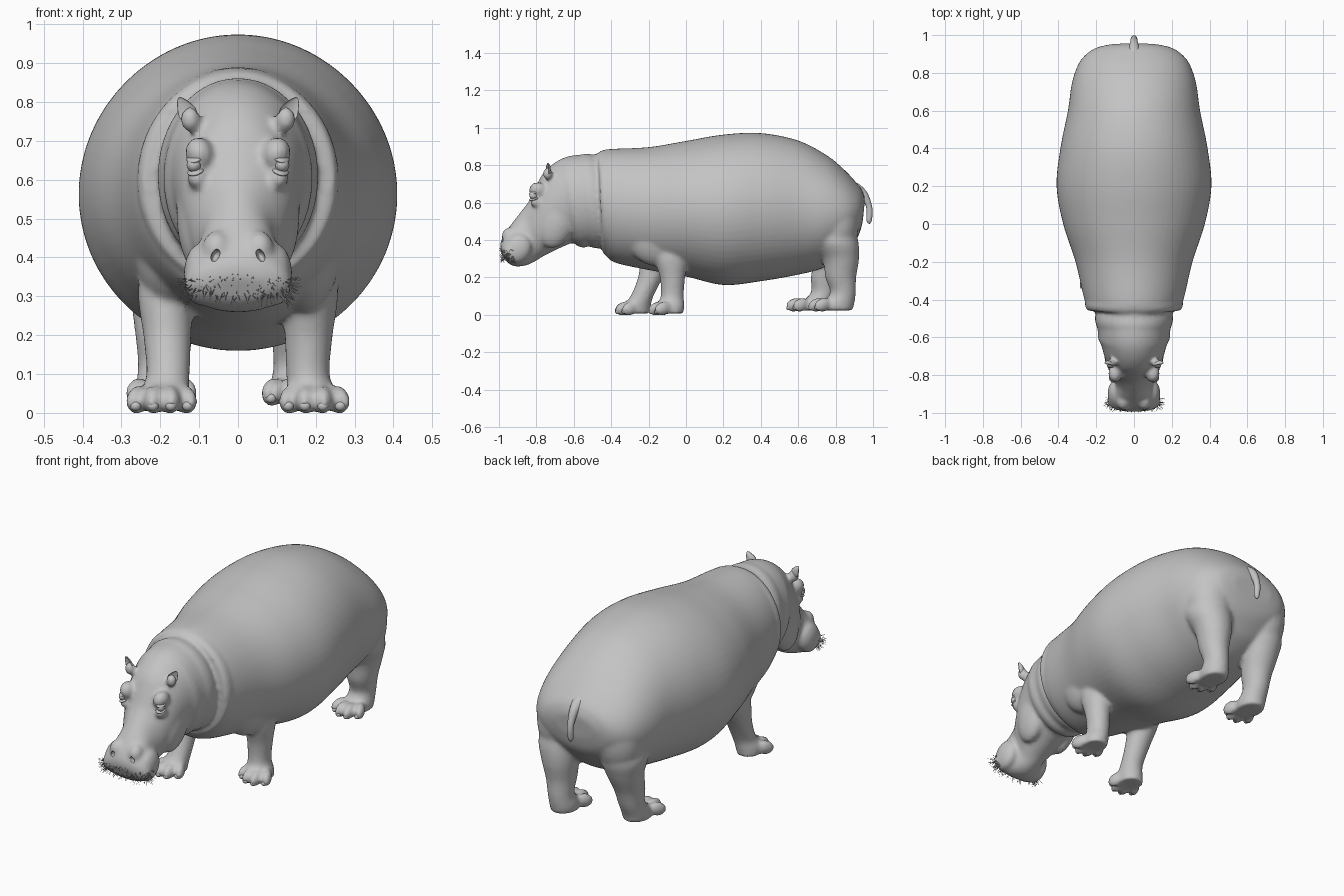
import bpy, bmesh, math, random
from mathutils import Vector, Matrix, Euler

random.seed(4)
cube = bpy.data.objects.get("Cube")
if cube:
    bpy.data.objects.remove(cube)

grey = bpy.data.materials.new("hide_grey")
grey.use_nodes = True
grey.diffuse_color = (0.55, 0.55, 0.55, 1)
grey.node_tree.nodes["Principled BSDF"].inputs["Base Color"].default_value = (0.55, 0.55, 0.55, 1)


def finish(name, bm):
    bmesh.ops.recalc_face_normals(bm, faces=bm.faces)
    mesh = bpy.data.meshes.new(name)
    bm.to_mesh(mesh)
    bm.free()
    mesh.materials.append(grey)
    mesh.shade_smooth()
    obj = bpy.data.objects.new(name, mesh)
    bpy.context.collection.objects.link(obj)
    return obj


def spline(rows, steps):
    """Smoothly interpolate between the given sections."""
    out = []
    for i in range(len(rows) - 1):
        a, b = rows[max(i - 1, 0)], rows[i]
        c, d = rows[i + 1], rows[min(i + 2, len(rows) - 1)]
        for s in range(steps):
            t = s / steps
            out.append([q + t / 2 * (r - p + t * (2*p - 5*q + 4*r - e + t * (3*q - p - 3*r + e)))
                        for p, q, r, e in zip(a, b, c, d)])
    return out + [rows[-1]]


def loft(bm, rows, n=64, steps=8):
    """Oval sections: x centre, first edge (y, z), opposite edge (y, z), half width."""
    rings = []
    for x, ty, tz, by, bz, hw in spline(rows, steps):
        mid = Vector((x, (ty + by) / 2, (tz + bz) / 2))
        up = Vector((0, (ty - by) / 2, (tz - bz) / 2))
        angles = [math.tau * k / n for k in range(n)]
        rings.append([bm.verts.new(mid + up * math.sin(a) + Vector((hw * math.cos(a), 0, 0))) for a in angles])
    for r, s in zip(rings, rings[1:]):
        for k in range(n):
            bm.faces.new((r[k], r[(k + 1) % n], s[(k + 1) % n], s[k]))
    bm.faces.new(rings[0])
    bm.faces.new(rings[-1])


def blob(bm, pos, size, rot=(0, 0, 0)):
    m = Matrix.LocRotScale(Vector(pos), Euler(rot), Vector(size))
    return bmesh.ops.create_uvsphere(bm, u_segments=24, v_segments=16, radius=1, matrix=m)["verts"]


def fold(bm, ty, tz, by, bz, hw, thick):
    """Rounded skin roll around the neck."""
    rows = []
    for k in range(-2, 3):
        grow = 0.014 * (1 - (k / 2) ** 2) - 0.004
        dy = k * thick / 2
        rows.append((0, ty + dy, tz + grow, by + dy, bz - grow, hw + grow))
    loft(bm, rows, steps=3)


skin = bmesh.new()

# Barrel body
loft(skin, [(0, *r) for r in (
    (-.47, .84, -.44, .38, .20), (-.455, .875, -.43, .325, .24), (-.40, .887, -.38, .28, .265),
    (-.2, .897, -.2, .24, .31), (0, .93, 0, .205, .375), (.2, .964, .2, .16, .41),
    (.4, .972, .4, .18, .39), (.6, .932, .6, .215, .35), (.75, .855, .73, .25, .33),
    (.84, .782, .83, .31, .30), (.90, .72, .885, .37, .26), (.94, .67, .925, .43, .20),
    (.957, .62, .945, .50, .12))])

# Neck, skull and muzzle
loft(skin, [(0, *r) for r in (
    (-.38, .85, -.38, .36, .19), (-.50, .858, -.47, .36, .197), (-.62, .85, -.54, .37, .19),
    (-.70, .815, -.60, .385, .170), (-.765, .755, -.645, .37, .155), (-.80, .69, -.70, .345, .142),
    (-.835, .615, -.76, .315, .120), (-.88, .555, -.80, .29, .098), (-.93, .49, -.84, .27, .112),
    (-.972, .43, -.88, .26, .136), (-.992, .385, -.925, .262, .130), (-.993, .35, -.965, .29, .085))])
fold(skin, -.53, .852, -.47, .365, .197, .05)
fold(skin, -.63, .835, -.55, .37, .182, .04)
fold(skin, -.435, .872, -.41, .325, .25, .035)

# Head relief on both sides
for s in (-1, 1):
    blob(skin, (s * .098, -.79, .665), (.037, .05, .045), (-.4, s * .3, 0))       # brow
    blob(skin, (s * .105, -.80, .605), (.026, .035, .03))                         # lower lid
    blob(skin, (s * .055, -.945, .425), (.036, .04, .045), (-.5, 0, 0))           # nostril mound
    blob(skin, (s * .098, -.90, .355), (.042, .072, .082), (-.5, 0, 0))           # lip pad
    blob(skin, (s * .095, -.68, .52), (.064, .10, .17), (-.35, 0, 0))             # cheek
    blob(skin, (s * .123, -.74, .755), (.026, .026, .034))                        # ear root
    blob(skin, (s * .17, .80, .50), (.13, .125, .2))                              # haunch
    blob(skin, (s * .17, -.15, .45), (.10, .18, .19))                             # shoulder

# Legs: height, front, back, x centre, half width
front_rows = ((.5, -.20, .02, .15, .06), (.4, -.19, .025, .168, .078), (.3, -.17, .012, .185, .072),
              (.2, -.14, -.005, .182, .062), (.1, -.135, -.012, .18, .056),
              (.05, -.16, -.008, .19, .064), (.008, -.16, -.014, .195, .062))
rear_rows = ((.55, .62, .88, .15, .11), (.4, .67, .92, .17, .12), (.3, .73, .925, .165, .095),
             (.2, .745, .91, .16, .075), (.12, .77, .908, .155, .064),
             (.06, .73, .9, .15, .07), (.024, .73, .89, .15, .066))
nails = bmesh.new()
for rows, s, step, splay, tip, ground in (
        (front_rows, 1, 0, 0, -.2, 0), (front_rows, -1, -.18, 0, -.2, 0),
        (rear_rows, 1, 0, 0, .655, .02), (rear_rows, -1, -.12, .045, .655, .02)):
    moved = []
    for z, f, b, x, hw in rows:
        lean = min(1, max(0, 1 - (z - .06) / .4))
        moved.append((s * (x + splay * lean), f + step * lean, z, b + step * lean, z, hw))
    loft(skin, moved, n=32)
    for dx, back, turn in ((-.06, .035, -.45), (-.021, .002, -.12), (.022, 0, .12), (.063, .03, .45)):
        x, y = s * (rows[-1][3] + splay + dx), tip + step + back
        blob(skin, (x, y + .046, ground + .034), (.025, .05, .036), (.3, 0, s * turn))
        blob(nails, (x + s * turn * .012, y + .014, ground + .018), (.014, .013, .013))

# Fuse into one soft hide
hide = finish("hide", skin)
remesh = hide.modifiers.new("fuse", 'REMESH')
remesh.mode, remesh.voxel_size, remesh.use_smooth_shade = 'VOXEL', .0095, True
soft = hide.modifiers.new("soften", 'SMOOTH')
soft.factor, soft.iterations = .5, 9
finish("toe_nails", nails)

# Nostril hollows
pits = bmesh.new()
for s in (-1, 1):
    blob(pits, (s * .058, -.978, .405), (.010, .03, .017), (0, s * -.45, 0))
cutter = finish("nostril_cutter", pits)
cutter.hide_render = True
cutter.hide_set(True)
cut = hide.modifiers.new("nostrils", 'BOOLEAN')
cut.operation, cut.object = 'DIFFERENCE', cutter

# Eyes with lids, and cupped ears
eyes, ears = bmesh.new(), bmesh.new()
for s in (-1, 1):
    blob(eyes, (s * .113, -.816, .638), (.019, .022, .019))
    blob(eyes, (s * .111, -.811, .655), (.022, .030, .009), (.3, s * .3, 0))
    blob(eyes, (s * .109, -.811, .622), (.022, .029, .008), (.3, s * .3, 0))
    turn = Matrix.LocRotScale(Vector((s * .132, -.742, .775)), Euler((.1, s * .5, s * .35)), None)
    for v in blob(ears, (0, 0, 0), (.025, .018, .042)):
        if v.co.y < 0:                                           # hollow the front
            v.co.y *= -.35
        v.co.x *= 1 - max(0, v.co.z) * 10                        # taper to the tip
        v.co = turn @ v.co
finish("eyes", eyes)
finish("ears", ears)

# Tail
tail = bmesh.new()
loft(tail, [(0, *r) for r in (
    (.85, .72, .83, .66, .03), (.915, .705, .89, .64, .034), (.965, .66, .935, .62, .024),
    (.990, .60, .960, .585, .018), (.998, .55, .966, .548, .017), (.993, .505, .964, .508, .014),
    (.983, .487, .973, .488, .005))], n=16)
finish("tail", tail)

# Muzzle bristles grow from the lips
bpy.context.view_layer.update()
skin_eval = hide.evaluated_get(bpy.context.evaluated_depsgraph_get())
hairs = bmesh.new()
for _ in range(200):
    a = random.uniform(-1.4, 1.4)
    probe = Vector((.2 * math.sin(a), -.9 - .15 * math.cos(a), random.uniform(.24, .35)))
    ok, pos, normal, _i = skin_eval.closest_point_on_mesh(probe)
    jitter = Vector([random.uniform(-.5, .5) for _k in range(3)])
    aim = (normal + jitter + Vector((0, 0, -.2))).normalized()
    size = random.uniform(.018, .04)
    if (pos + aim * size).y < -.999:                             # keep the tips short in front
        size = .008
    place = Matrix.Translation(pos + aim * size * .4) @ aim.to_track_quat('Z', 'Y').to_matrix().to_4x4()
    bmesh.ops.create_cone(hairs, cap_ends=True, segments=3, radius1=.0012, radius2=.0004,
                          depth=size, matrix=place)
finish("bristles", hairs)
